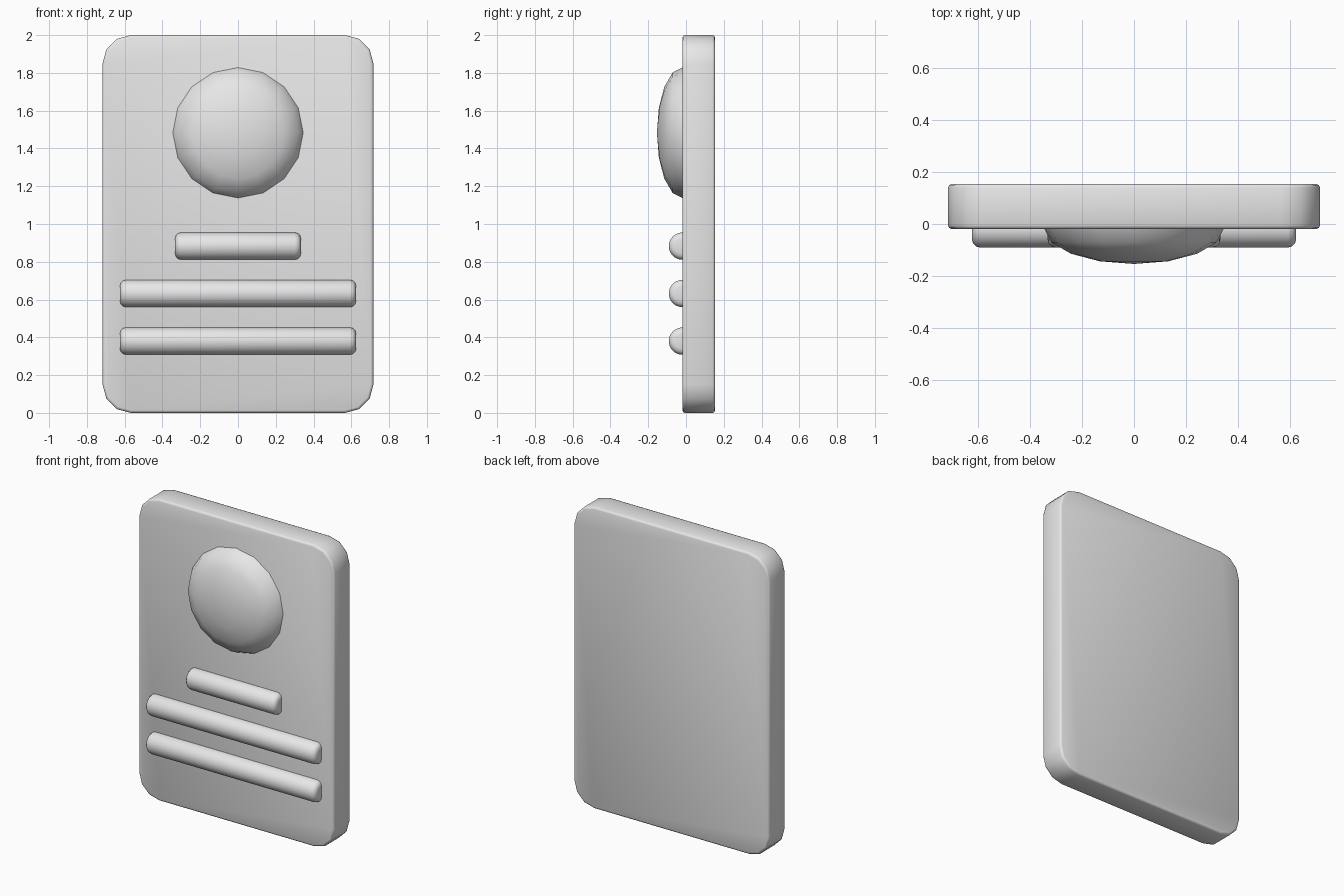
import bpy, bmesh, math
from mathutils import Matrix, Vector

cube = bpy.data.objects.get("Cube")
if cube:
    bpy.data.objects.remove(cube, do_unlink=True)

GREY = (0.8, 0.8, 0.8, 1.0)
grey = bpy.data.materials.new("plain grey")
grey.use_nodes = True
grey.diffuse_color = GREY
grey.node_tree.nodes["Principled BSDF"].inputs["Base Color"].default_value = GREY

FRONT, BACK = -0.019, 0.154   # panel faces along y


def finish(bm, name, angle):
    """Turn a bmesh into a grey, smooth-shaded object."""
    bmesh.ops.recalc_face_normals(bm, faces=bm.faces)
    mesh = bpy.data.meshes.new(name)
    bm.to_mesh(mesh)
    bm.free()
    mesh.materials.append(grey)
    obj = bpy.data.objects.new(name, mesh)
    bpy.context.collection.objects.link(obj)
    bpy.ops.object.select_all(action='DESELECT')
    obj.select_set(True)
    bpy.context.view_layer.objects.active = obj
    bpy.ops.object.shade_smooth_by_angle(angle=math.radians(angle))
    return obj


def round_edges(bm, edges, offset, segments):
    bmesh.ops.bevel(bm, geom=edges, offset=offset, segments=segments,
                    profile=0.5, affect='EDGES')


def sharp_edges(bm):
    return [e for e in bm.edges if e.calc_face_angle(0) > math.radians(60)]


# Upright panel: rounded corners first, then a softened rim
bm = bmesh.new()
size = Matrix.Diagonal((1.434, BACK - FRONT, 2.0, 1.0))
bmesh.ops.create_cube(bm, size=1.0, matrix=Matrix.Translation((0, (FRONT + BACK) / 2, 1)) @ size)
corners = [e for e in bm.edges
           if abs((e.verts[0].co - e.verts[1].co).normalized().y) > 0.9]
round_edges(bm, corners, 0.15, 3)
round_edges(bm, sharp_edges(bm), 0.014, 2)
finish(bm, "panel", 50)

# Shallow round dome, the front half of a flattened sphere
bm = bmesh.new()
bmesh.ops.create_uvsphere(bm, u_segments=16, v_segments=8, radius=1.0)
bmesh.ops.delete(bm, geom=[v for v in bm.verts if v.co.z < -0.5], context='VERTS')
bmesh.ops.transform(bm, verts=bm.verts,
                    matrix=Matrix.Translation((0, FRONT, 1.483))
                    @ Matrix.Diagonal((0.345, 0.135, 0.345, 1.0))
                    @ Matrix.Rotation(math.radians(90), 4, 'X'))
finish(bm, "dome", 50)


# Horizontal rods with rounded ends, sunk halfway into the panel
def add_bar(name, half_length, z):
    bm = bmesh.new()
    bmesh.ops.create_cone(bm, cap_ends=True, segments=32, radius1=0.072,
                          radius2=0.072, depth=2 * half_length,
                          matrix=Matrix.Translation((0, FRONT, z))
                          @ Matrix.Rotation(math.radians(90), 4, 'Y'))
    round_edges(bm, sharp_edges(bm), 0.032, 3)
    finish(bm, name, 50)


add_bar("upper_bar", 0.333, 0.883)
add_bar("middle_bar", 0.625, 0.632)
add_bar("lower_bar", 0.625, 0.38)
